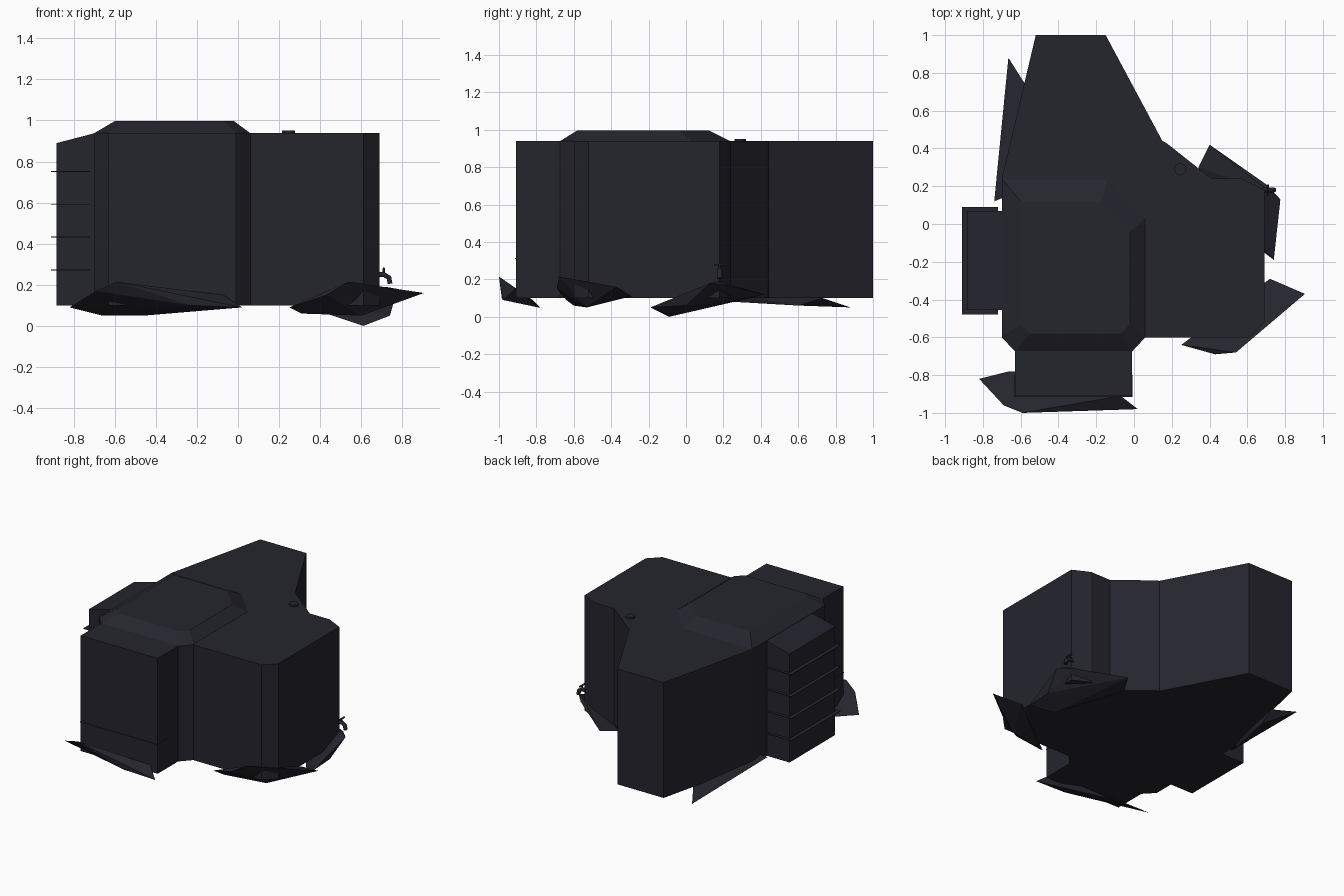
import bpy, bmesh, math
from mathutils import Vector

if "Cube" in bpy.data.objects:
    bpy.data.objects.remove(bpy.data.objects["Cube"])

# one dark slate colour
slate = bpy.data.materials.new("dark_slate")
slate.diffuse_color = (0.018, 0.018, 0.027, 1)
slate.use_nodes = True
slate.node_tree.nodes["Principled BSDF"].inputs["Base Color"].default_value = slate.diffuse_color


def finish(bm, name):
    bmesh.ops.recalc_face_normals(bm, faces=bm.faces)
    me = bpy.data.meshes.new(name)
    bm.to_mesh(me)
    bm.free()
    me.materials.append(slate)
    ob = bpy.data.objects.new(name, me)
    bpy.context.collection.objects.link(ob)
    return ob


def loft(name, low, z0, high, z1):
    """Solid between two outlines with the same number of points."""
    bm = bmesh.new()
    a = [bm.verts.new((x, y, z0)) for x, y in low]
    b = [bm.verts.new((x, y, z1)) for x, y in high]
    n = len(a)
    bm.faces.new(a[::-1])
    bm.faces.new(b)
    for i in range(n):
        j = (i + 1) % n
        bm.faces.new((a[i], a[j], b[j], b[i]))
    return finish(bm, name)


def rect(x0, x1, y0, y1):
    return [(x0, y0), (x1, y0), (x1, y1), (x0, y1)]


def box(name, x0, x1, y0, y1, z0, z1):
    r = rect(x0, x1, y0, y1)
    return loft(name, r, z0, r, z1)


def shard(name, pts):
    bm = bmesh.new()
    for p in pts:
        bm.verts.new(p)
    r = bmesh.ops.convex_hull(bm, input=bm.verts)
    inner = [g for g in r["geom_interior"] if isinstance(g, bmesh.types.BMVert)]
    if inner:
        bmesh.ops.delete(bm, geom=inner, context='VERTS')
    return finish(bm, name)


# main body with back wedge, chamfers and front bay
plan = [(-0.63, -0.91), (-0.01, -0.91), (-0.01, -0.675), (0.06, -0.6),
        (0.61, -0.6), (0.69, -0.52), (0.69, 0.18), (0.57, 0.24), (0.41, 0.24),
        (0.17, 0.43), (0.15, 0.44), (-0.15, 1.0), (-0.52, 1.0), (-0.70, 0.24),
        (-0.70, -0.6), (-0.63, -0.675)]
loft("main_body", plan, 0.10, plan, 0.94)

# raised roof with sloped rim
loft("raised_roof",
     [(-0.63, -0.675), (-0.01, -0.675), (0.06, -0.6), (0.06, 0.03),
      (-0.14, 0.24), (-0.70, 0.24), (-0.70, -0.6)], 0.938,
     [(-0.55, -0.58), (-0.07, -0.58), (-0.02, -0.53), (-0.02, -0.04),
      (-0.17, 0.12), (-0.60, 0.12), (-0.60, -0.53)], 0.997)

# side bay with sloping top
bay = box("side_bay", -0.883, -0.69, -0.455, 0.07, 0.10, 0.94)
for v in bay.data.vertices:
    if v.co.z > 0.5 and v.co.x < -0.8:
        v.co.z = 0.89

# thin ledges around the side bay and across the front bay
for i in range(4):
    z = 0.27 + 0.16 * i
    box(f"side_ledge_{i + 1}", -0.91, -0.72, -0.48, 0.09, z, z + 0.004)
box("front_ledge", -0.632, -0.008, -0.915, -0.80, 0.31, 0.314)

# roof cap
bm = bmesh.new()
bmesh.ops.create_cone(bm, cap_ends=True, segments=12, radius1=0.032,
                      radius2=0.032, depth=0.014)
bmesh.ops.translate(bm, verts=bm.verts, vec=Vector((0.245, 0.29, 0.944)))
finish(bm, "roof_cap")

# sloping rock shards around the base
shard("front_left_shard", [
    (-0.82, -0.82, 0.09), (-0.66, -0.78, 0.05), (-0.46, -0.79, 0.05),
    (-0.07, -0.91, 0.15), (0.02, -0.98, 0.09), (-0.23, -0.985, 0.10),
    (-0.59, -1.0, 0.215), (-0.69, -0.96, 0.17)])
shard("front_right_shard", [
    (0.25, -0.64, 0.09), (0.43, -0.69, 0.15), (0.54, -0.68, 0.215),
    (0.905, -0.37, 0.16), (0.72, -0.29, 0.11), (0.60, -0.53, 0.05),
    (0.31, -0.60, 0.06)])
shard("right_shard", [
    (0.74, -0.19, 0.05), (0.61, -0.09, 0.0), (0.74, 0.0, 0.06),
    (0.775, 0.13, 0.18), (0.72, 0.17, 0.19), (0.70, 0.21, 0.17),
    (0.40, 0.42, 0.12), (0.34, 0.30, 0.09)])
shard("back_left_shard", [
    (-0.665, 0.88, 0.05), (-0.57, 0.73, 0.10), (-0.60, 0.60, 0.06),
    (-0.67, 0.55, 0.10), (-0.74, 0.12, 0.12), (-0.69, 0.14, 0.14),
    (-0.69, 0.25, 0.08)])

# small side spout with handle
def tube(name, pts, r):
    cu = bpy.data.curves.new(name, 'CURVE')
    cu.dimensions = '3D'
    cu.bevel_depth = r
    cu.bevel_resolution = 1
    cu.use_fill_caps = True
    sp = cu.splines.new('POLY')
    sp.points.add(len(pts) - 1)
    for p, c in zip(sp.points, pts):
        p.co = (*c, 1)
    cu.materials.append(slate)
    ob = bpy.data.objects.new(name, cu)
    bpy.context.collection.objects.link(ob)


tube("side_spout", [(0.68, 0.18, 0.25), (0.71, 0.18, 0.25),
                    (0.735, 0.18, 0.235), (0.74, 0.18, 0.205)], 0.014)
tube("spout_handle", [(0.71, 0.15, 0.278), (0.71, 0.21, 0.278)], 0.006)
tube("spout_stem", [(0.71, 0.18, 0.25), (0.71, 0.18, 0.28)], 0.006)
